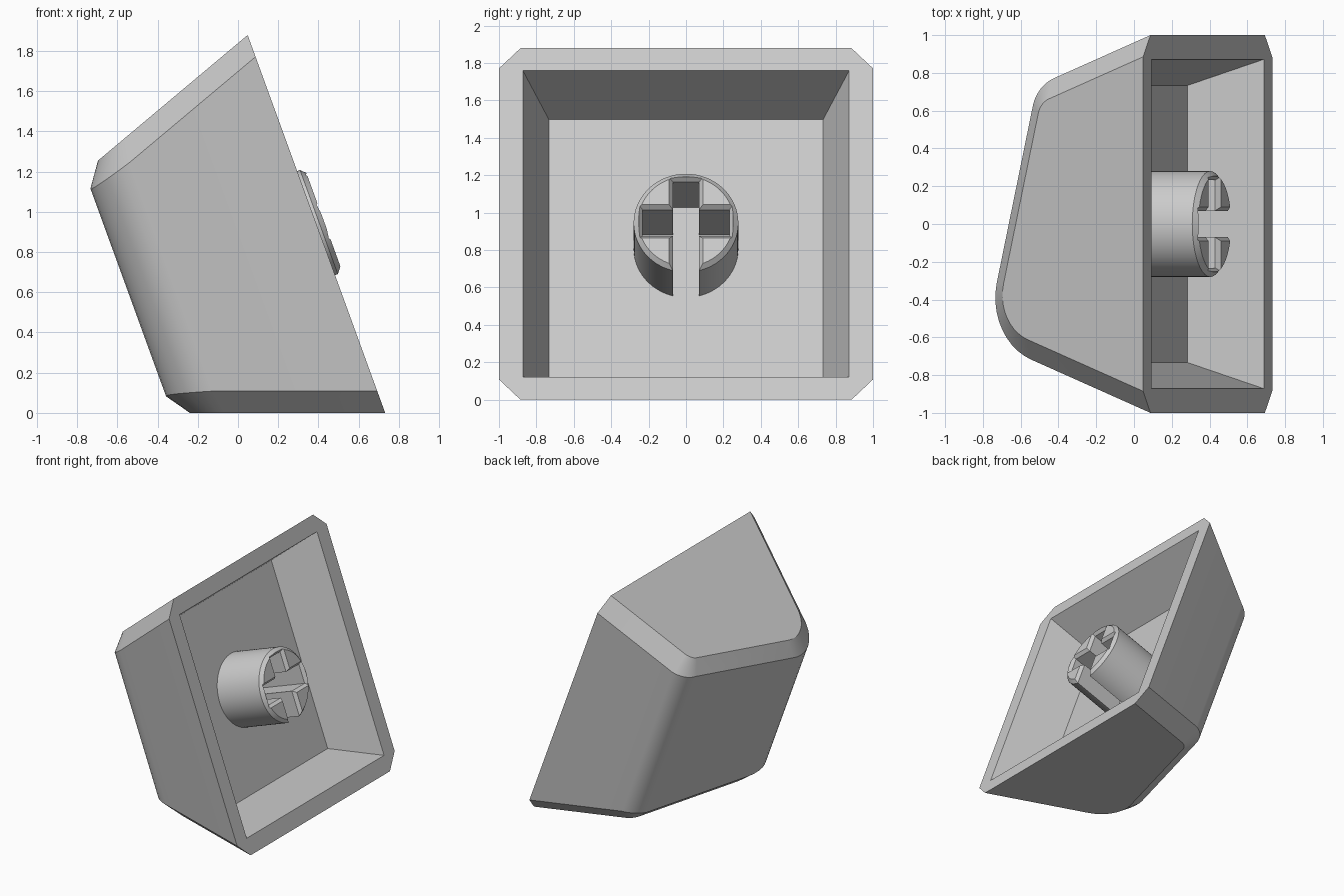
import bpy, bmesh, math
from mathutils import Matrix, Vector

cube = bpy.data.objects.get("Cube")
if cube:
    bpy.data.objects.remove(cube)

TILT = math.radians(20)
TAPER = math.tan(TILT)
SLOPE = 0.25          # slant of the key top
STEPS = 10            # segments per rounded corner
DEPTH = 0.38          # cavity depth

# Key space: x across the key, y along it, z from the open rim to the top
s, c = math.sin(TILT), math.cos(TILT)
PLACE = Matrix(((-s, 0, -c, 0.39), (0, 1, 0, 0), (c, 0, -s, c), (0, 0, 0, 1)))

grey = bpy.data.materials.new("light_grey_plastic")
grey.use_nodes = True
colour = (0.6, 0.6, 0.6, 1)
grey.diffuse_color = colour
grey.node_tree.nodes["Principled BSDF"].inputs["Base Color"].default_value = colour


def make_object(name, bm):
    bmesh.ops.recalc_face_normals(bm, faces=bm.faces)
    mesh = bpy.data.meshes.new(name)
    bm.to_mesh(mesh)
    bm.free()
    mesh.materials.append(grey)
    obj = bpy.data.objects.new(name, mesh)
    bpy.context.collection.objects.link(obj)
    obj.matrix_world = PLACE
    return obj


def activate(obj):
    bpy.ops.object.select_all(action='DESELECT')
    obj.select_set(True)
    bpy.context.view_layer.objects.active = obj


def smooth(obj):
    activate(obj)
    bpy.ops.object.shade_smooth_by_angle(angle=math.radians(25))


def fillet(before, corner, after, radius):
    a, b = (before - corner).normalized(), (after - corner).normalized()
    half = a.angle(b) / 2
    centre = corner + (a + b).normalized() * radius / math.sin(half)
    reach = radius / math.tan(half)
    start, end = corner + a * reach - centre, corner + b * reach - centre
    a0, a1 = math.atan2(start.y, start.x), math.atan2(end.y, end.x)
    angles = [a0 + (a1 - a0) * i / STEPS for i in range(STEPS + 1)]
    return [centre + radius * Vector((math.cos(t), math.sin(t))) for t in angles]


def side_profile(inset, drop, front_radius, back_radius):
    """Outline of the key seen from its side, as (y, z) points."""
    half, top = 1 - inset, 0.907 - drop
    zf = (top + SLOPE * half) / (1 + SLOPE * TAPER)
    zb = (top - SLOPE * half) / (1 - SLOPE * TAPER)
    foot_f, foot_b = Vector((-half, 0)), Vector((half, 0))
    front = Vector((-half + TAPER * zf, zf))
    back = Vector((half - TAPER * zb, zb))
    return ([foot_f] + fillet(foot_f, front, back, front_radius)
            + fillet(front, back, foot_b, back_radius) + [foot_b])


# Cap shell: two profiles mirrored across the key, joined by a chamfer strip
outer = side_profile(0, 0, 0.34, 0.2)
inner = side_profile(0.115, 0.08, 0.25, 0.11)
ramp = [0.115 - 0.032 * i / STEPS for i in range(STEPS + 1)]
chamfer = [0.115] + ramp + ramp[::-1] + [0.115]

bm = bmesh.new()


def station(points, cuts, side):
    return [bm.verts.new((side * (1 - TAPER * p.y - cut), p.x, p.y))
            for p, cut in zip(points, cuts)]


flush = [0] * len(inner)
rows = [station(inner, flush, 1), station(outer, chamfer, 1),
        station(outer, chamfer, -1), station(inner, flush, -1)]
for r0, r1 in zip(rows, rows[1:]):
    for i in range(len(r0) - 1):
        bm.faces.new((r0[i], r0[i + 1], r1[i + 1], r1[i]))
bm.faces.new(rows[0])
bm.faces.new(rows[-1])

# Rim and tapered cavity
CORNERS = ((1, -1), (1, 1), (-1, 1), (-1, -1))


def square(half, z):
    return [bm.verts.new((x * half, y * half, z)) for x, y in CORNERS]


mouth, floor = square(0.872, 0), square(0.872 - TAPER * DEPTH, DEPTH)
# Rim octagon, two points for each corner of the mouth
rim = [rows[1][0], rows[0][0], rows[0][-1], rows[1][-1],
       rows[2][-1], rows[3][-1], rows[3][0], rows[2][0]]
for k in range(4):
    n = (k + 1) % 4
    bm.faces.new((rim[2 * k], rim[2 * k + 1], mouth[k]))
    bm.faces.new((rim[2 * k + 1], rim[2 * n], mouth[n], mouth[k]))
    bm.faces.new((mouth[k], mouth[n], floor[n], floor[k]))
bm.faces.new(floor)
smooth(make_object("keycap_shell", bm))


# Stem: chamfered cylinder standing on the cavity floor
def loft(bm, rings):
    loops = [[bm.verts.new(p) for p in ring] for ring in rings]
    for l0, l1 in zip(loops, loops[1:]):
        for i in range(len(l0)):
            j = (i + 1) % len(l0)
            bm.faces.new((l0[i], l0[j], l1[j], l1[i]))
    bm.faces.new(loops[0])
    bm.faces.new(loops[-1])


def circle(radius, z, n=64):
    return [(radius * math.cos(math.tau * i / n), radius * math.sin(math.tau * i / n), z)
            for i in range(n)]


TIP = -0.04
bm = bmesh.new()
loft(bm, [circle(0.255, TIP), circle(0.28, TIP + 0.025), circle(0.28, DEPTH + 0.02)])
stem = make_object("stem", bm)


# Cross slot with a flared mouth, its lower arm open through the wall
def slot(name, x0, x1, y0, y1):
    def box(grow, z):
        return [(x0 - grow, y0 - grow, z), (x1 + grow, y0 - grow, z),
                (x1 + grow, y1 + grow, z), (x0 - grow, y1 + grow, z)]
    bm = bmesh.new()
    loft(bm, [box(0.02, TIP - 0.1), box(0.02, TIP), box(0, TIP + 0.025), box(0, DEPTH + 0.1)])
    cutter = make_object(name, bm)
    cutter.hide_render = True
    activate(stem)
    mod = stem.modifiers.new(name, 'BOOLEAN')
    mod.operation, mod.solver, mod.object = 'DIFFERENCE', 'EXACT', cutter
    bpy.ops.object.modifier_apply(modifier=name)
    bpy.data.objects.remove(cutter)


slot("long_slot", -0.4, 0.232, -0.07, 0.07)
slot("cross_slot", -0.075, 0.075, -0.232, 0.232)
smooth(stem)
